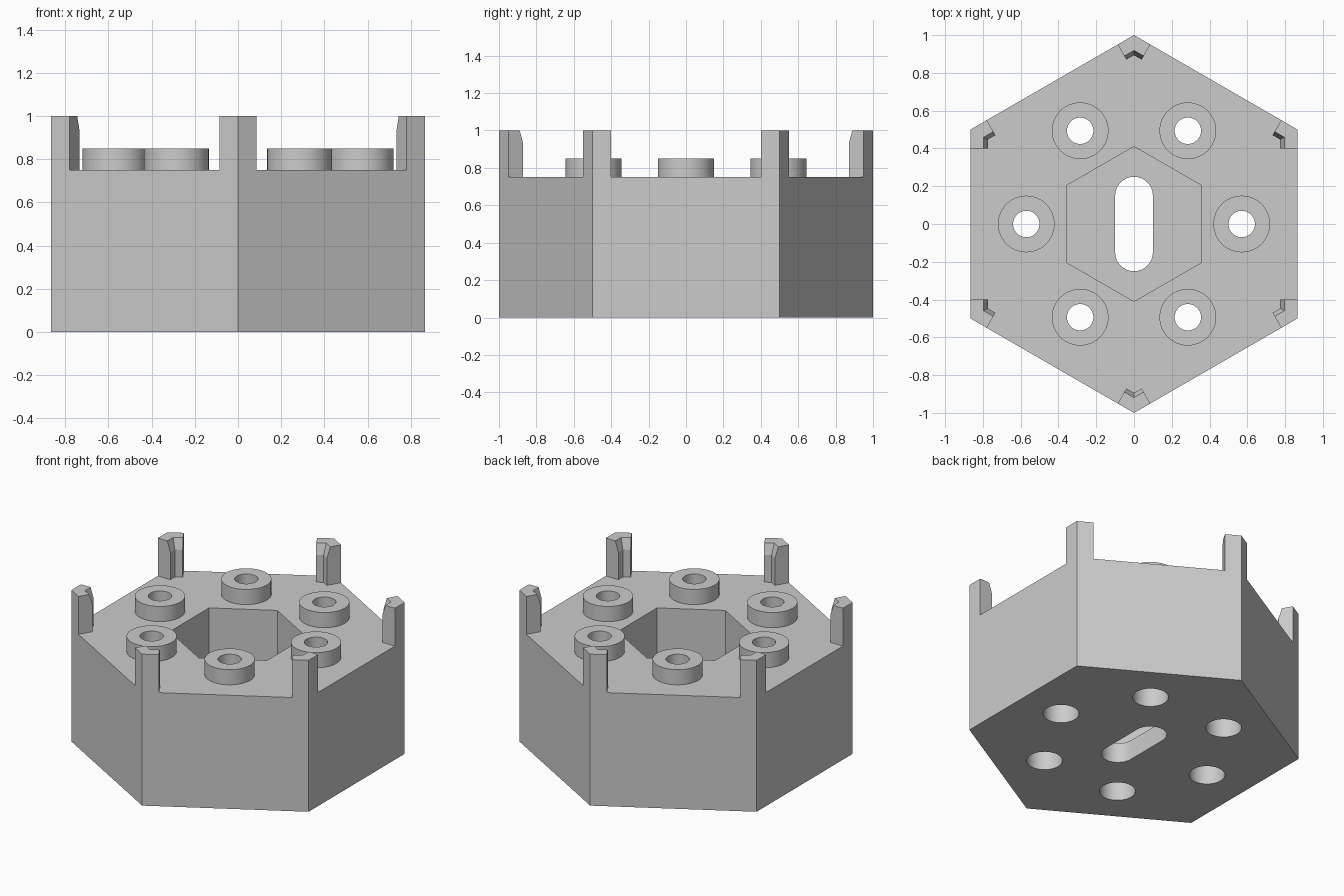
import bpy, bmesh, math
from mathutils import Matrix

BASE, RIM, TOP = 0.75, 0.85, 1.0   # deck, boss top, post top
FLOOR = 0.13                       # floor under the central pocket
PITCH = 0.57                       # boss circle radius

if "Cube" in bpy.data.objects:
    bpy.data.objects.remove(bpy.data.objects["Cube"], do_unlink=True)

grey = bpy.data.materials.new("light_grey")
grey.use_nodes = True
colour = (0.6, 0.6, 0.6, 1)
grey.diffuse_color = colour
grey.node_tree.nodes["Principled BSDF"].inputs["Base Color"].default_value = colour


def add_object(name, bm):
    bmesh.ops.recalc_face_normals(bm, faces=bm.faces)
    mesh = bpy.data.meshes.new(name)
    bm.to_mesh(mesh)
    bm.free()
    mesh.materials.append(grey)
    obj = bpy.data.objects.new(name, mesh)
    bpy.context.collection.objects.link(obj)
    return obj


def loft(name, sections):
    """Closed solid through matching (outline, height) sections."""
    bm = bmesh.new()
    rings = [[bm.verts.new((x, y, z)) for x, y in outline] for outline, z in sections]
    n = len(rings[0])
    for low, high in zip(rings, rings[1:]):
        for i in range(n):
            j = (i + 1) % n
            bm.faces.new((low[i], low[j], high[j], high[i]))
    bm.faces.new(rings[0][::-1])
    bm.faces.new(rings[-1])
    return add_object(name, bm)


def ring(radius, sides):
    return [(radius * math.sin(math.tau * i / sides), radius * math.cos(math.tau * i / sides))
            for i in range(sides)]


def smooth(obj):
    bpy.ops.object.select_all(action="DESELECT")
    obj.select_set(True)
    bpy.context.view_layer.objects.active = obj
    bpy.ops.object.shade_smooth_by_angle(angle=math.radians(30))


def cut(obj, cutter):
    cutter.hide_render = True
    mod = obj.modifiers.new("cut", "BOOLEAN")
    mod.operation = "DIFFERENCE"
    mod.solver = "EXACT"
    mod.object = cutter
    bpy.context.view_layer.objects.active = obj
    bpy.ops.object.modifier_apply(modifier=mod.name)
    bpy.data.objects.remove(cutter, do_unlink=True)


# Hexagonal body with a hexagonal pocket
body = loft("hex_body", [(ring(1, 6), 0), (ring(1, 6), BASE)])
cut(body, loft("pocket_cutter", [(ring(0.41, 6), FLOOR), (ring(0.41, 6), 1)]))

# Rounded slot through the pocket floor
slot = []
for end in (1, -1):
    for i in range(17):
        a = math.pi * i / 16
        slot.append((end * 0.1 * math.cos(a), end * (0.15 + 0.1 * math.sin(a))))
cut(body, loft("slot_cutter", [(slot, -0.1), (slot, 0.4)]))

for k in range(6):
    angle = math.tau * k / 6
    place = Matrix.Rotation(angle, 4, "Z") @ Matrix.Translation((PITCH, 0, 0))

    # Stepped bolt hole, wider from below
    wide, narrow = ring(0.107, 48), ring(0.07, 48)
    hole = loft("hole_cutter", [(wide, -0.1), (wide, 0.55), (narrow, 0.55), (narrow, 1)])
    hole.data.transform(place)
    cut(body, hole)

    # Raised boss around the hole
    bm = bmesh.new()
    profile = [(0.07, BASE), (0.15, BASE), (0.15, RIM), (0.07, RIM)]
    verts = [bm.verts.new((r, 0, z)) for r, z in profile]
    edges = [bm.edges.new((verts[i], verts[(i + 1) % 4])) for i in range(4)]
    bmesh.ops.spin(bm, geom=verts + edges, axis=(0, 0, 1), cent=(0, 0, 0),
                   angle=math.tau, steps=48)
    bmesh.ops.remove_doubles(bm, verts=bm.verts, dist=0.0001)
    boss = add_object(f"boss_{k + 1}", bm)
    boss.data.transform(place)
    smooth(boss)

    # Corner post: angled bracket with its inner top edge bevelled
    def bracket(thick):
        x, y = 0.0866 - thick / 2, 0.95 - thick * 0.866
        return [(0, 1), (-0.0866, 0.95), (-x, y), (0, 1 - thick / 0.866), (x, y), (0.0866, 0.95)]
    post = loft(f"corner_post_{k + 1}",
                [(bracket(0.092), BASE), (bracket(0.092), 0.93), (bracket(0.07), TOP)])
    post.data.transform(Matrix.Rotation(angle, 4, "Z"))

smooth(body)
